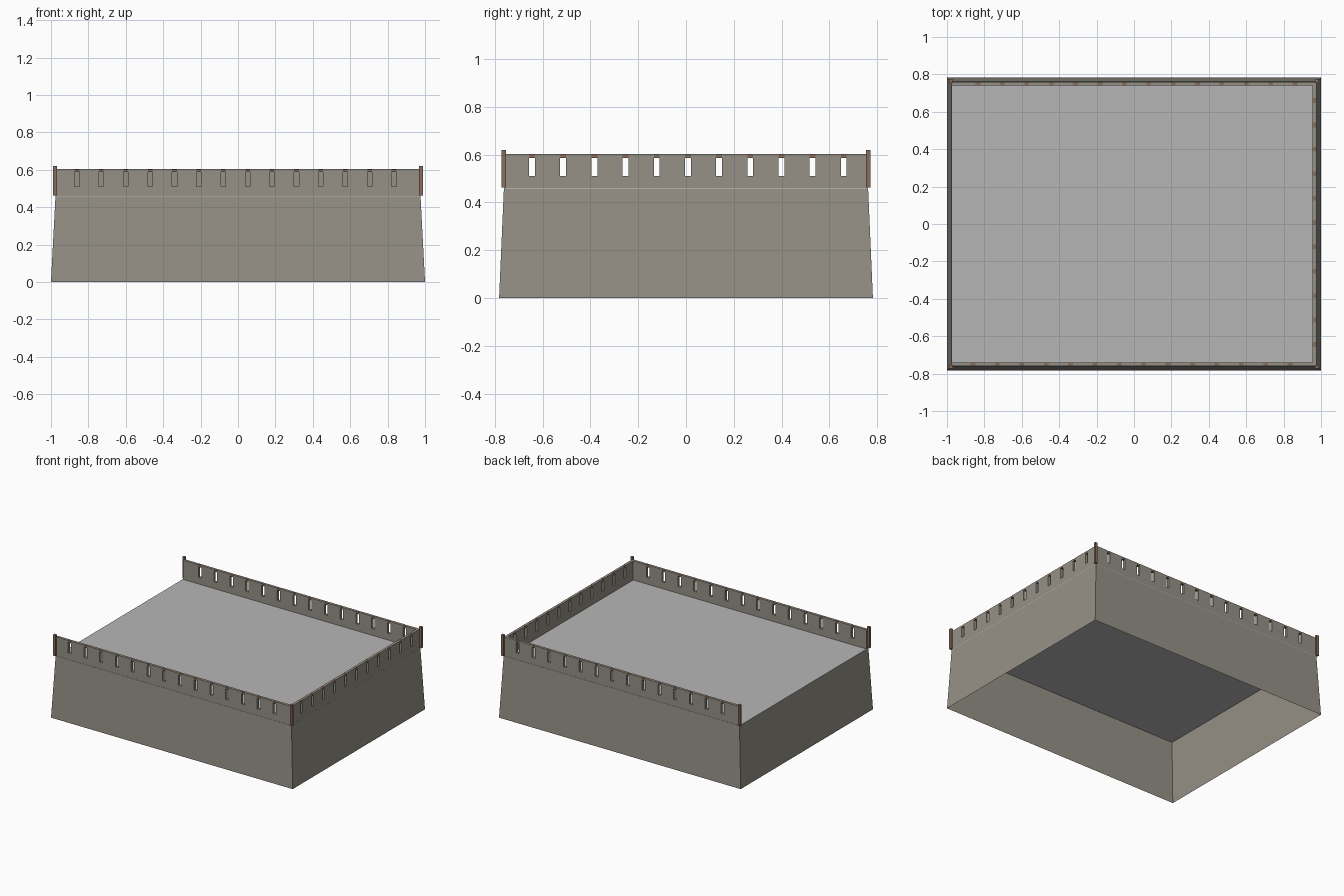
import bpy, bmesh, math
from mathutils import Matrix

if "Cube" in bpy.data.objects:
    bpy.data.objects.remove(bpy.data.objects["Cube"])


def material(name, rgb):
    m = bpy.data.materials.new(name)
    m.diffuse_color = (*rgb, 1)
    m.use_nodes = True
    m.node_tree.nodes["Principled BSDF"].inputs["Base Color"].default_value = m.diffuse_color
    return m


STONE = material("warm grey stone", (0.305, 0.283, 0.242))
DECK = material("light grey deck", (0.47, 0.47, 0.47))
WOOD = material("brown wood", (0.243, 0.156, 0.107))

DECK_Z, WALL_TOP, SLIT_LOW, SLIT_HIGH = 0.46, 0.603, 0.51, 0.587
HX, HY = 0.976, 0.762          # half size at deck level
THICK, SLIT_W, STEP = 0.02, 0.025, 0.1304


def finish(name, bm, mat):
    me = bpy.data.meshes.new(name)
    bm.to_mesh(me)
    bm.free()
    ob = bpy.data.objects.new(name, me)
    me.materials.append(mat)
    bpy.context.collection.objects.link(ob)
    return ob


def add_box(bm, lo, hi):
    size = [b - a for a, b in zip(lo, hi)]
    mid = [(a + b) / 2 for a, b in zip(lo, hi)]
    bmesh.ops.create_cube(bm, size=1, matrix=Matrix.Translation(mid) @ Matrix.Diagonal((*size, 1)))


# Sloping base, open underneath
bm = bmesh.new()
rings = []
for hx, hy, z in ((1.0, 0.782, 0), (HX, HY, DECK_Z - 0.003)):
    rings.append([bm.verts.new((sx * hx, sy * hy, z)) for sx, sy in ((-1, -1), (1, -1), (1, 1), (-1, 1))])
for i in range(4):
    j = (i + 1) % 4
    bm.faces.new((rings[0][i], rings[0][j], rings[1][j], rings[1][i]))
finish("sloped_base", bm, STONE)

# Thin deck slab closing the top of the base
bm = bmesh.new()
add_box(bm, (-HX, -HY, DECK_Z - 0.003), (HX, HY, DECK_Z))
finish("deck", bm, DECK)


def parapet(name, half, first, count, angle, offset):
    """Wall with slits along local x, outer face at local y = -offset, turned about z."""
    turn = Matrix.Rotation(angle, 4, 'Z')
    slits = [first + i * STEP for i in range(count)]
    # Notched profile, extruded to the wall thickness
    pts = [(half, DECK_Z), (half, WALL_TOP)]
    for x in reversed(slits):
        r, l = x + SLIT_W / 2, x - SLIT_W / 2
        pts += [(r, WALL_TOP), (r, SLIT_LOW), (l, SLIT_LOW), (l, WALL_TOP)]
    pts += [(-half, WALL_TOP), (-half, DECK_Z)]
    bm = bmesh.new()
    face = bm.faces.new([bm.verts.new((x, -offset, z)) for x, z in pts])
    ext = bmesh.ops.extrude_face_region(bm, geom=[face], use_keep_orig=True)
    new = [v for v in ext["geom"] if isinstance(v, bmesh.types.BMVert)]
    bmesh.ops.translate(bm, verts=new, vec=(0, THICK, 0))
    bmesh.ops.recalc_face_normals(bm, faces=bm.faces)
    bmesh.ops.transform(bm, matrix=turn, verts=bm.verts)
    finish(name + "_parapet", bm, STONE)
    # Wooden lintels bridging the slits
    bm = bmesh.new()
    for x in slits:
        add_box(bm, (x - SLIT_W / 2, -offset, SLIT_HIGH),
                (x + SLIT_W / 2, -offset + THICK, WALL_TOP - 0.001))
    bmesh.ops.transform(bm, matrix=turn, verts=bm.verts)
    finish(name + "_lintels", bm, WOOD)


# Three walls; the left side stays open
parapet("front", HX - 0.001, -0.861, 14, 0, HY - 0.002)
parapet("back", HX - 0.001, -0.861, 14, math.pi, HY - 0.002)
parapet("right", HY - THICK - 0.002, -0.644, 11, math.pi / 2, HX - 0.001)

# Corner posts
for sx, side in ((-1, "left"), (1, "right")):
    for sy, end in ((-1, "front"), (1, "back")):
        bm = bmesh.new()
        x, y = sx * 0.979, sy * 0.763
        add_box(bm, (x - 0.01, y - 0.009, DECK_Z + 0.003), (x + 0.01, y + 0.009, 0.62))
        finish(f"{end}_{side}_post", bm, WOOD)
